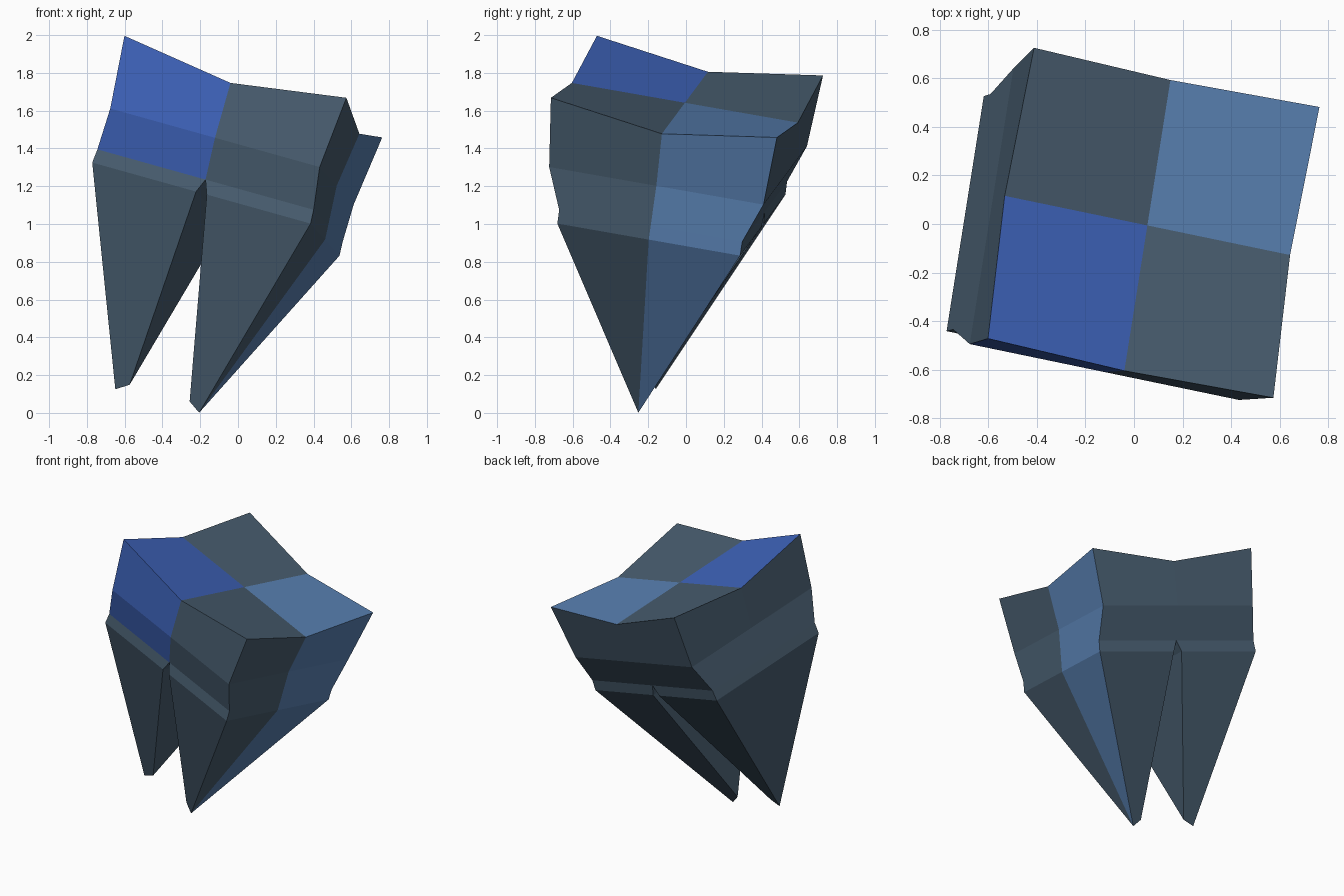
import bpy
import bmesh

cube = bpy.data.objects.get("Cube")
if cube:
    bpy.data.objects.remove(cube, do_unlink=True)


def make_material(name, rgb):
    mat = bpy.data.materials.new(name)
    mat.use_nodes = True
    color = (*rgb, 1.0)
    mat.diffuse_color = color
    shader = mat.node_tree.nodes["Principled BSDF"]
    shader.inputs["Base Color"].default_value = color
    shader.inputs["Roughness"].default_value = 0.9
    return mat


SLATE, ROYAL, SKY = range(3)
materials = [
    make_material("slate", (0.065, 0.11, 0.16)),
    make_material("royal blue", (0.048, 0.125, 0.49)),
    make_material("sky blue", (0.1, 0.22, 0.45)),
]

bm = bmesh.new()


def vert(x, y, z):
    return bm.verts.new((x, y, z))


def face(verts, color=SLATE):
    bm.faces.new(verts).material_index = color


# Square crown: rings of eight points (half width, half depth, corner z, middle z)
around = [(-1, -1), (0, -1), (1, -1), (1, 0), (1, 1), (0, 1), (-1, 1), (-1, 0)]
levels = [(0.622, 0.615, 0.39, 0.30), (0.587, 0.583, 0, 0), (0.606, 0.498, -0.218, -0.218)]
rings = [[vert(x * hx, y * hy, corner if x and y else middle) for x, y in around]
         for hx, hy, corner, middle in levels]

# Crown walls, with one blue column at the front and one on the left
wall_colors = {0: ROYAL, 3: SKY}
for upper, lower in zip(rings, rings[1:]):
    for k in range(8):
        n = (k + 1) % 8
        face((upper[k], lower[k], lower[n], upper[n]), wall_colors.get(k, SLATE))

# Four raised chewing-surface panels around the centre
centre = vert(0, 0, 0.30)
top = rings[0]
for k in (0, 2, 4, 6):
    face((top[k - 1], top[k], top[k + 1], centre), {0: ROYAL, 4: SKY}.get(k, SLATE))

# Two tapering roots, each with a short collar below the crown
base = dict(zip(around, rings[-1]))
for s in (-1, 1):
    collar = {y: vert(s * 0.612, y * 0.497, -0.293) for y in (-1, 0, 1)}
    inner = {y: vert(s * 0.03, y * 0.497, -0.293) for y in (-1, 1)}
    outer_tip = vert(s * 0.235, 0, -1.363)
    inner_tip = vert(s * 0.168, 0, -1.319)
    for y in (-1, 1):
        color = SKY if s == 1 and y == 1 else SLATE
        face((base[s, y], base[0, y], inner[y], collar[y]))
        face((collar[y], inner[y], inner_tip, outer_tip))
        face((base[s, 0], base[s, y], collar[y], collar[0]), color)
        face((collar[0], collar[y], outer_tip), color)
    # Inside of the cleft
    face((base[0, -1], base[0, 1], inner[1], inner[-1]))
    face((inner[-1], inner[1], inner_tip))

bmesh.ops.recalc_face_normals(bm, faces=bm.faces)
mesh = bpy.data.meshes.new("tooth")
bm.to_mesh(mesh)
bm.free()
for mat in materials:
    mesh.materials.append(mat)

# Tilt the whole tooth
tooth = bpy.data.objects.new("tooth", mesh)
tooth.rotation_euler = (-0.178, 0.267, -0.2045)
tooth.location = (-0.032, -0.042, 1.357)
bpy.context.collection.objects.link(tooth)
